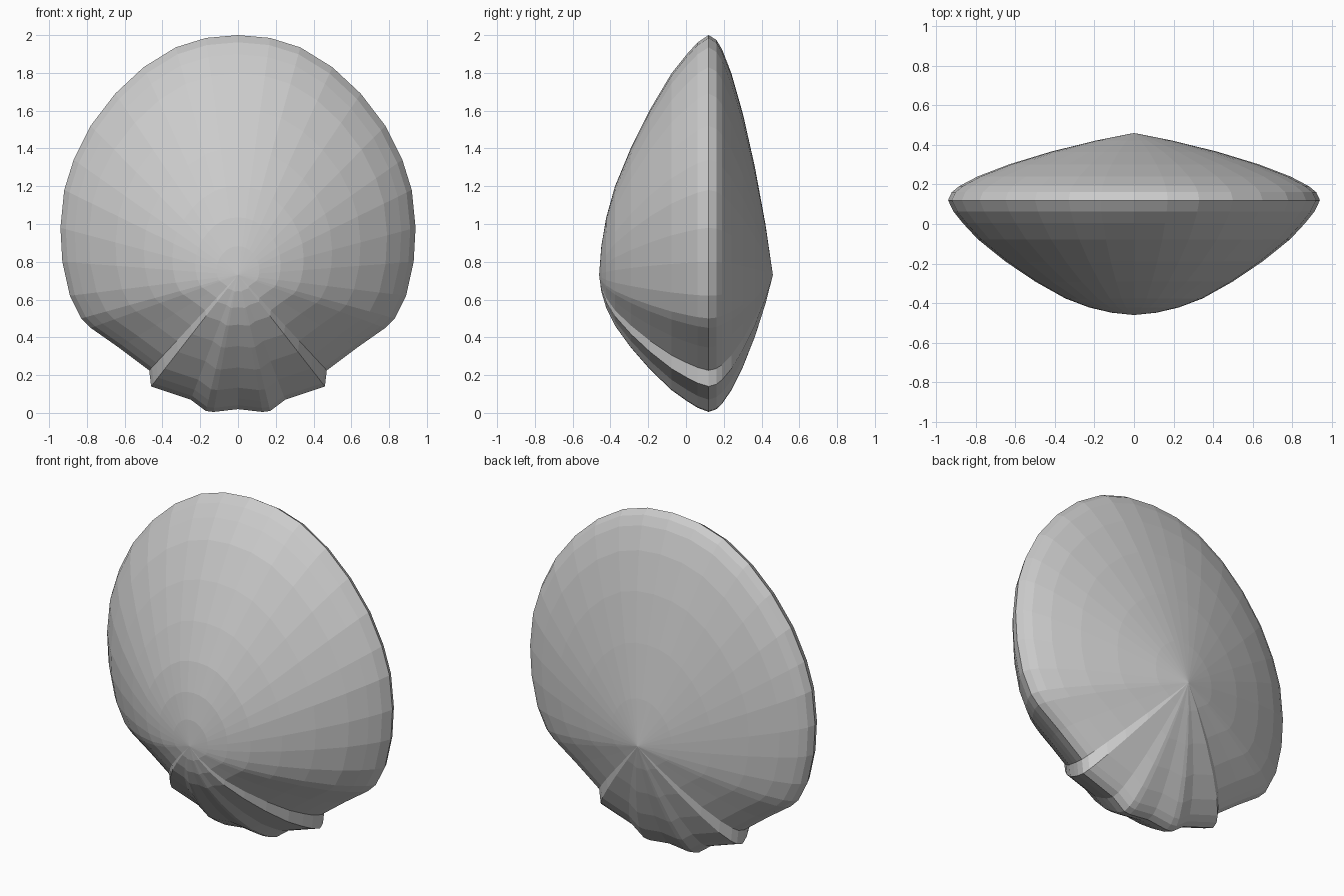
import bpy
import bmesh
from mathutils import Vector

cube = bpy.data.objects.get("Cube")
if cube:
    bpy.data.objects.remove(cube, do_unlink=True)

RIM_Y = 0.12
HUB_Z = 0.73

# Right half of the rim outline (x, z), from the top down to the hinge
half = [(0, 2), (.17, 1.985), (.33, 1.935), (.5, 1.83), (.65, 1.69), (.78, 1.52),
        (.87, 1.34), (.92, 1.18), (.94, .98), (.93, .8), (.89, .62), (.83, .5),
        (.78, .45), (.63, .345), (.47, .225), (.46, .14), (.25, .07), (.17, .01),
        (.13, .005), (0, .02)]
outline = half + [(-x, z) for x, z in half[-2:0:-1]]

# Each half's bulge: (distance from hub to rim, share of full depth)
front_profile = [(.12, .98), (.24, .935), (.37, .855), (.53, .71), (.69, .535),
                 (.84, .34), (.92, .2), (.97, .1)]
back_profile = [(.21, .885), (.45, .72), (.67, .535), (.84, .355), (.94, .21), (.98, .12)]


def add_half(bm, rim, apex_y, profile):
    """Join scaled copies of the rim into one domed half of the shell."""
    def ring(t, depth):
        y = RIM_Y + (apex_y - RIM_Y) * depth
        return [bm.verts.new((x * t, y, HUB_Z + (z - HUB_Z) * t)) for x, z in outline]

    rings = [ring(t, d) for t, d in profile] + [rim]
    apex = bm.verts.new(Vector((0, apex_y, HUB_Z)))
    n = len(rim)
    for i in range(n):
        j = (i + 1) % n
        bm.faces.new((apex, rings[0][i], rings[0][j]))
        for inner, outer in zip(rings, rings[1:]):
            bm.faces.new((inner[i], outer[i], outer[j], inner[j]))


# Shell: two domed halves sharing one rim
bm = bmesh.new()
rim = [bm.verts.new((x, RIM_Y, z)) for x, z in outline]
add_half(bm, rim, -.46, front_profile)
add_half(bm, rim, .46, back_profile)
bmesh.ops.recalc_face_normals(bm, faces=bm.faces)
mesh = bpy.data.meshes.new("scallop_shell")
bm.to_mesh(mesh)
bm.free()
shell = bpy.data.objects.new("scallop_shell", mesh)
bpy.context.collection.objects.link(shell)

# Plain grey material
grey = bpy.data.materials.new("shell_grey")
grey.use_nodes = True
grey.diffuse_color = (.6, .6, .6, 1)
grey.node_tree.nodes["Principled BSDF"].inputs["Base Color"].default_value = (.6, .6, .6, 1)
mesh.materials.append(grey)
